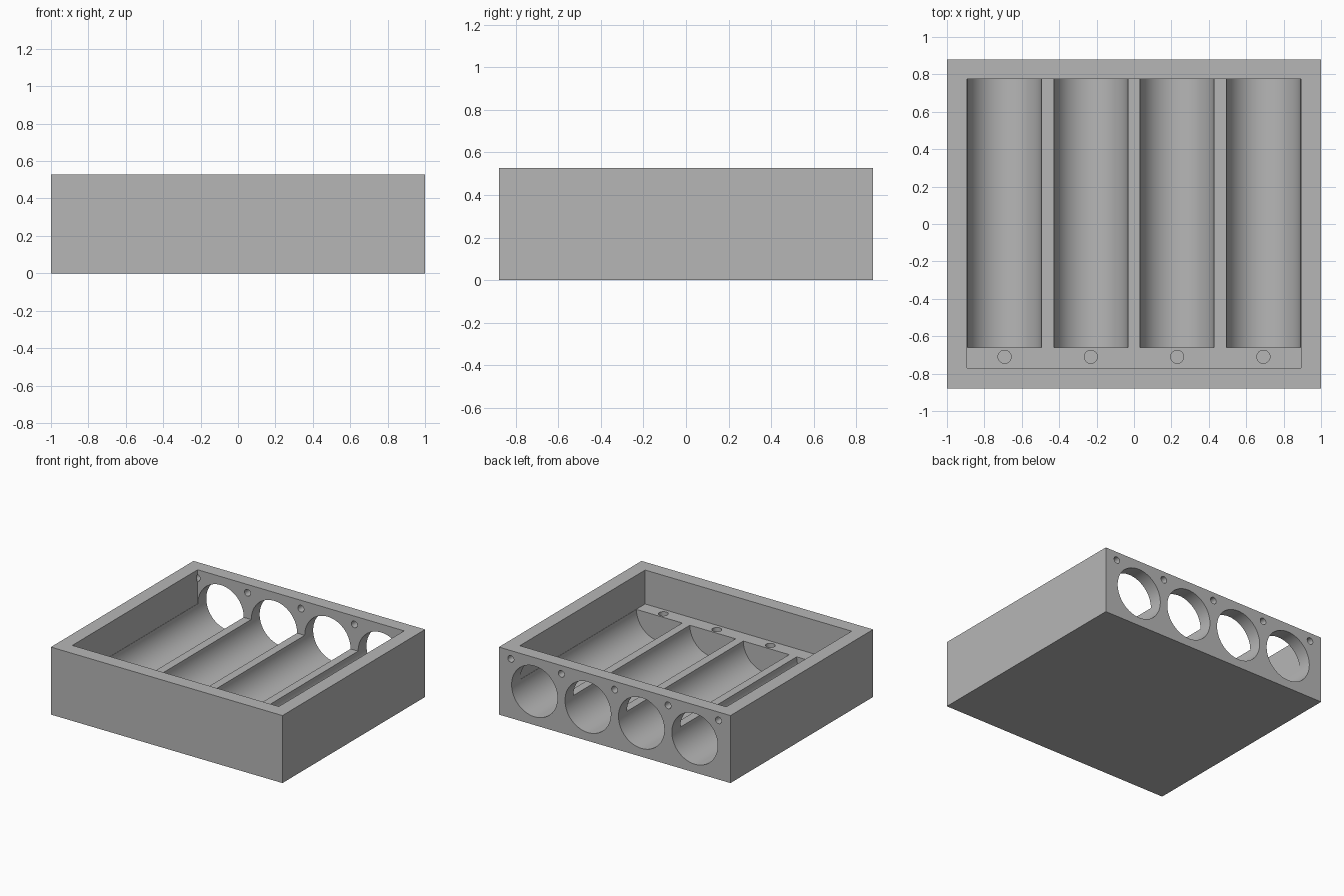
import bpy
import math

if "Cube" in bpy.data.objects:
    bpy.data.objects.remove(bpy.data.objects["Cube"])

W, D, H = 2.0, 1.76, 0.527
AXIS_Z = 0.263
CHANNELS = [-0.692, -0.231, 0.231, 0.692]

grey = bpy.data.materials.new("plain_grey")
grey.use_nodes = True
colour = (0.47, 0.47, 0.47, 1)
grey.diffuse_color = colour
grey.node_tree.nodes["Principled BSDF"].inputs["Base Color"].default_value = colour


def box(name, x, y, z):
    """Box from (min, max) ranges."""
    centre = [(a + b) / 2 for a, b in (x, y, z)]
    bpy.ops.mesh.primitive_cube_add(size=1, location=centre)
    ob = bpy.context.object
    ob.name = name
    ob.scale = [b - a for a, b in (x, y, z)]
    bpy.ops.object.transform_apply(location=True, rotation=False, scale=True)
    return ob


def rod(name, radius, depth, centre, along_y, sides):
    bpy.ops.mesh.primitive_cylinder_add(
        vertices=sides, radius=radius, depth=depth, location=centre,
        rotation=(math.pi / 2 if along_y else 0, 0, 0))
    ob = bpy.context.object
    ob.name = name
    ob.hide_render = True
    return ob


def cut(target, cutter):
    cutter.hide_render = True
    mod = target.modifiers.new("cut", "BOOLEAN")
    mod.operation = "DIFFERENCE"
    mod.solver = "EXACT"
    mod.object = cutter
    bpy.context.view_layer.objects.active = target
    bpy.ops.object.modifier_apply(modifier=mod.name)
    bpy.data.objects.remove(cutter)


# Solid block with an open tray on top
tray = box("tray_body", (-W / 2, W / 2), (-D / 2, D / 2), (0, H))
tray.data.materials.append(grey)
cut(tray, box("cavity_cutter", (-0.892, 0.892), (-0.77, 0.776), (0.262, 0.7)))

for x in CHANNELS:
    # Round channel running out through the back wall
    front, back = -0.66, 1.0
    cut(tray, rod("channel_cutter", 0.198, back - front,
                  (x, (front + back) / 2, AXIS_Z), True, 96))
    # Blind peg hole in the front ledge
    cut(tray, rod("peg_hole_cutter", 0.035, 0.24, (x, -0.71, 0.262), False, 32))

# Screw holes through the back wall
for x in (-0.897, -0.461, 0, 0.461, 0.897):
    cut(tray, rod("screw_hole_cutter", 0.026, 0.24, (x, 0.89, 0.462), True, 32))

bpy.ops.object.select_all(action="DESELECT")
tray.select_set(True)
bpy.context.view_layer.objects.active = tray
bpy.ops.object.shade_smooth_by_angle(angle=math.radians(30))
